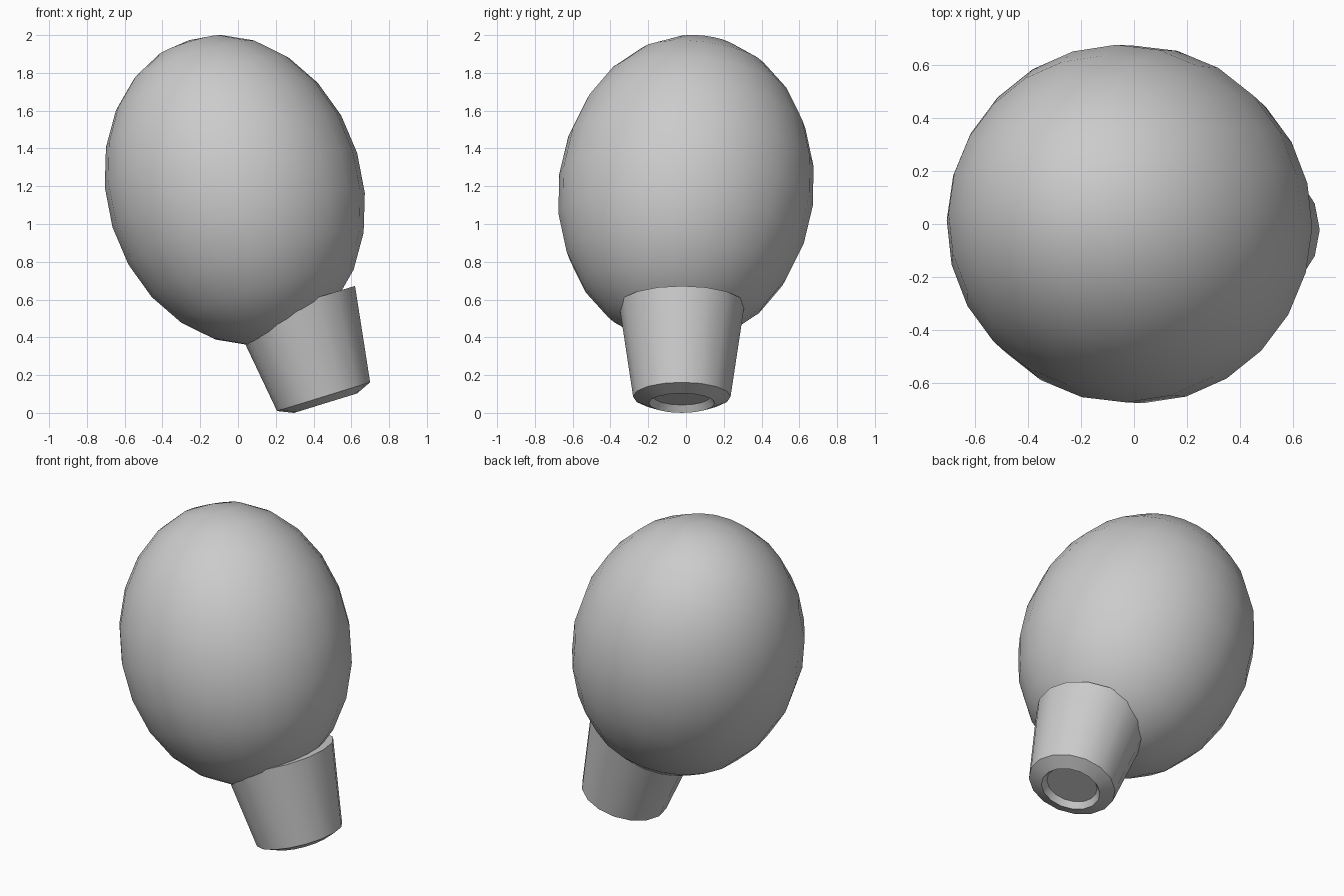
import bpy, bmesh, math
from mathutils import Matrix, Vector

old = bpy.data.objects.get("Cube")
if old:
    bpy.data.objects.remove(old, do_unlink=True)

# Single plain grey
grey = bpy.data.materials.new("plain_grey")
grey.use_nodes = True
colour = (0.6, 0.6, 0.6, 1.0)
grey.diffuse_color = colour
grey.node_tree.nodes["Principled BSDF"].inputs["Base Color"].default_value = colour


def place(name, bm, centre, axis, angle):
    """Turn a z-aligned mesh onto an axis, smooth it and link it."""
    turn = Vector((0, 0, 1)).rotation_difference(Vector(axis)).to_matrix().to_4x4()
    bmesh.ops.transform(bm, matrix=Matrix.Translation(centre) @ turn, verts=bm.verts)
    bmesh.ops.recalc_face_normals(bm, faces=bm.faces)
    mesh = bpy.data.meshes.new(name)
    bm.to_mesh(mesh)
    bm.free()
    mesh.materials.append(grey)
    obj = bpy.data.objects.new(name, mesh)
    bpy.context.collection.objects.link(obj)
    bpy.ops.object.select_all(action='DESELECT')
    obj.select_set(True)
    bpy.context.view_layer.objects.active = obj
    bpy.ops.object.shade_smooth_by_angle(angle=math.radians(angle))
    return obj


# Long leaning bulb
bm = bmesh.new()
bmesh.ops.create_uvsphere(bm, u_segments=24, v_segments=12, radius=1)
bmesh.ops.scale(bm, vec=(0.677, 0.677, 0.835), verts=bm.verts)
place("bulb", bm, (-0.017, 0, 1.18), (-0.29, 0.12, 0.95), 60)

# Tapered cup: capped top, bevelled foot and a shallow recess underneath
profile = [(0, 0.511), (0.332, 0.511), (0.258, 0), (0.175, -0.036), (0.15, 0), (0, 0)]
bm = bmesh.new()
points = [bm.verts.new((r, 0, z)) for r, z in profile]
edges = [bm.edges.new(pair) for pair in zip(points, points[1:])]
bmesh.ops.spin(bm, geom=points + edges, cent=(0, 0, 0), axis=(0, 0, 1),
               angle=math.tau, steps=16)
bmesh.ops.remove_doubles(bm, verts=bm.verts, dist=0.0005)
place("cup", bm, (0.453, -0.022, 0.086), (-0.295, 0, 0.956), 28)
